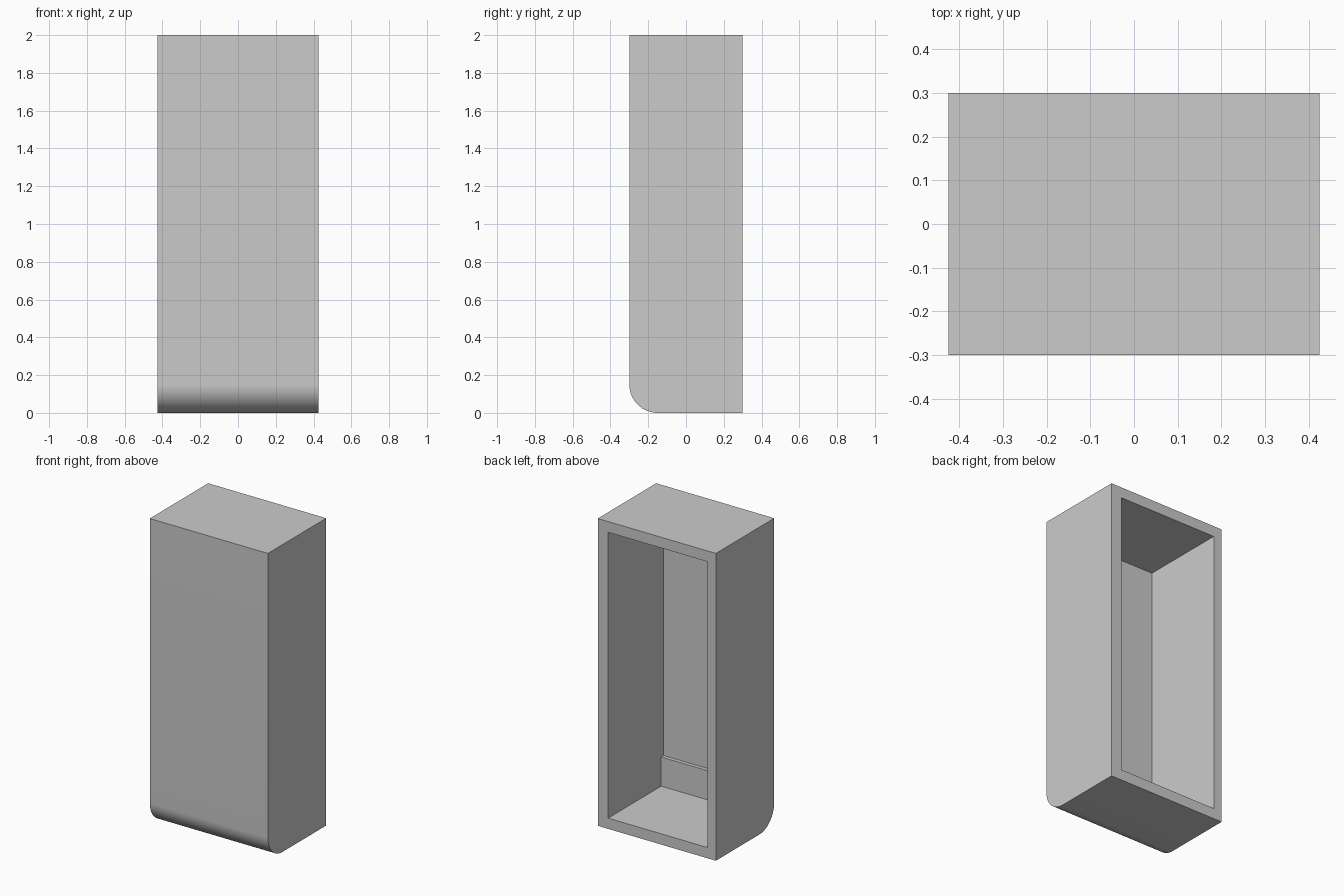
import bpy, math

cube = bpy.data.objects.get("Cube")
if cube:
    bpy.data.objects.remove(cube, do_unlink=True)

WIDTH, DEPTH, HEIGHT = 0.85, 0.6, 2.0
RADIUS = 0.15                      # rounded lower front edge
FRONT, BACK = -DEPTH / 2, DEPTH / 2

grey = bpy.data.materials.new("plain_grey")
grey.use_nodes = True
colour = (0.6, 0.6, 0.6, 1)
grey.diffuse_color = colour
grey.node_tree.nodes["Principled BSDF"].inputs["Base Color"].default_value = colour


def extrude_profile(name, profile, x0, x1):
    """Extrude a (y, z) outline along x into a closed solid."""
    n = len(profile)
    verts = [(x, y, z) for x in (x0, x1) for y, z in profile]
    faces = [list(range(n))[::-1], list(range(n, 2 * n))]
    faces += [(i, (i + 1) % n, n + (i + 1) % n, n + i) for i in range(n)]
    mesh = bpy.data.meshes.new(name)
    mesh.from_pydata(verts, [], faces)
    mesh.materials.append(grey)
    obj = bpy.data.objects.new(name, mesh)
    bpy.context.collection.objects.link(obj)
    return obj


# Outer shell, counter-clockwise side outline with the rounded lower front
steps = 16
arc = []
for i in range(steps + 1):
    a = math.pi + math.pi / 2 * i / steps
    arc.append((FRONT + RADIUS + RADIUS * math.cos(a), RADIUS + RADIUS * math.sin(a)))
shell = extrude_profile("door_bin_shell", arc + [(BACK, 0), (BACK, HEIGHT), (FRONT, HEIGHT)],
                        -WIDTH / 2, WIDTH / 2)

# Cavity open to the back, with a small step low on the front wall
floor, ceiling, ledge = 0.07, 1.93, 0.26
upper, lower = FRONT + 0.03, FRONT + 0.055
cavity = extrude_profile("cavity_cutter",
                         [(lower, floor), (BACK + 0.1, floor), (BACK + 0.1, ceiling),
                          (upper, ceiling), (upper, ledge), (lower, ledge)],
                         -0.365, 0.35)
cavity.hide_render = True

cut = shell.modifiers.new("cavity", "BOOLEAN")
cut.operation = "DIFFERENCE"
cut.solver = "EXACT"
cut.object = cavity

bpy.ops.object.select_all(action="DESELECT")
bpy.context.view_layer.objects.active = shell
shell.select_set(True)
bpy.ops.object.modifier_apply(modifier=cut.name)
bpy.data.objects.remove(cavity, do_unlink=True)
shell.name = "cabinet_shell"
bpy.ops.object.shade_smooth_by_angle(angle=math.radians(30))
